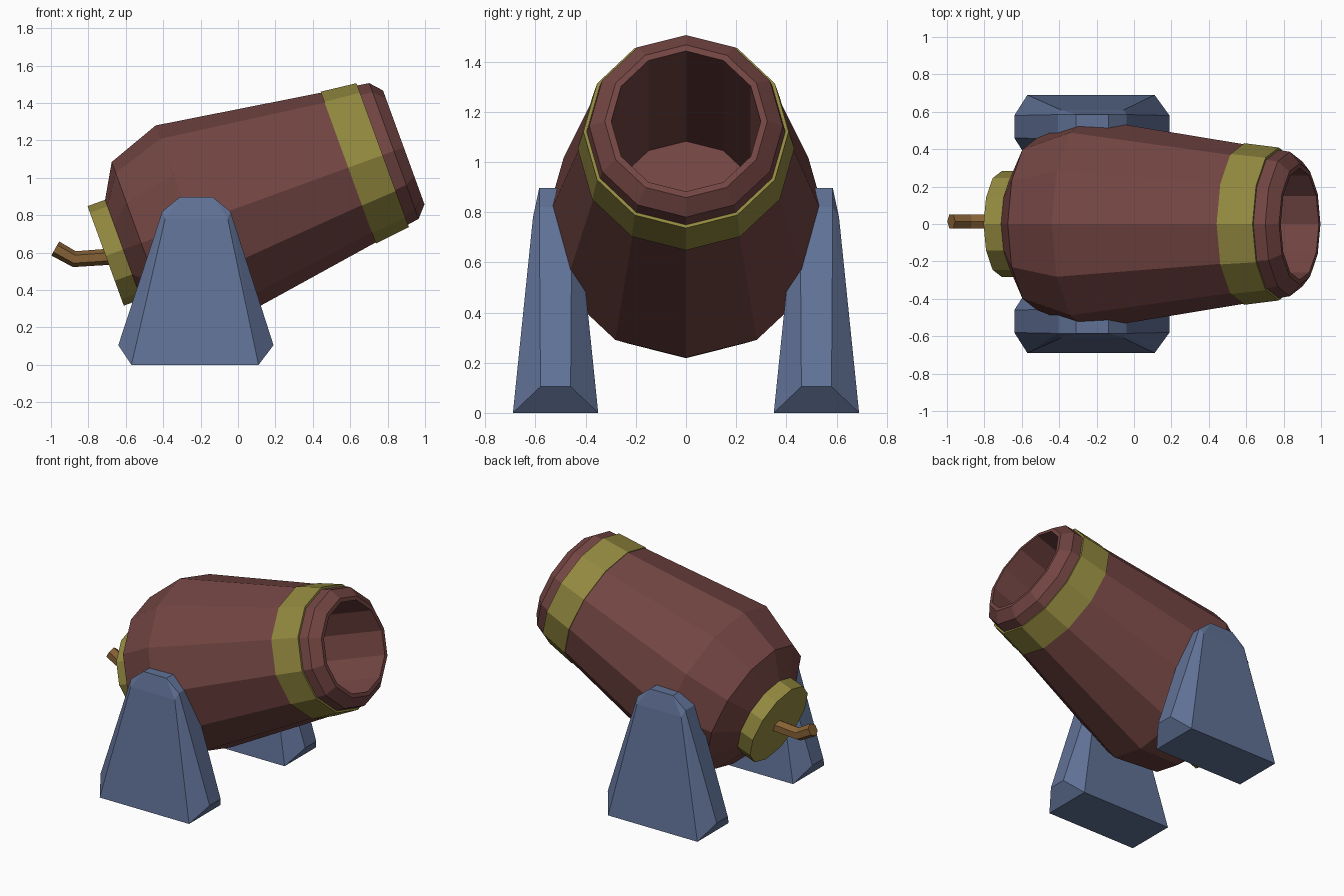
import bpy, bmesh, math
from mathutils import Vector

if "Cube" in bpy.data.objects:
    bpy.data.objects.remove(bpy.data.objects["Cube"])

TILT = math.radians(20)
AXIS = Vector((math.cos(TILT), 0, math.sin(TILT)))
UP = Vector((-math.sin(TILT), 0, math.cos(TILT)))
SIDE = Vector((0, 1, 0))
CENTRE = Vector((-0.247, 0, 0.75))   # centre of the widest barrel ring


def material(name, rgb):
    m = bpy.data.materials.new(name)
    m.diffuse_color = (*rgb, 1)
    m.use_nodes = True
    m.node_tree.nodes["Principled BSDF"].inputs["Base Color"].default_value = m.diffuse_color
    return m


RED = material("barrel_red", (0.17, 0.06, 0.055))
GOLD = material("band_gold", (0.29, 0.25, 0.05))
BLUE = material("stand_blue", (0.12, 0.17, 0.31))
ROPE = material("fuse_brown", (0.24, 0.12, 0.035))


def finish(name, bm, mat):
    bmesh.ops.recalc_face_normals(bm, faces=bm.faces)
    me = bpy.data.meshes.new(name)
    bm.to_mesh(me)
    bm.free()
    me.materials.append(mat)
    ob = bpy.data.objects.new(name, me)
    bpy.context.collection.objects.link(ob)
    return ob


def loft(name, rings, mat, closed=False):
    """Skin a list of vertex rings; cap the ends, or join last to first."""
    bm = bmesh.new()
    vs = [[bm.verts.new(p) for p in ring] for ring in rings]
    n = len(vs[0])
    pairs = list(zip(vs, vs[1:]))
    if closed:
        pairs.append((vs[-1], vs[0]))
    else:
        bm.faces.new(vs[0])
        bm.faces.new(vs[-1])
    for a, b in pairs:
        for i in range(n):
            j = (i + 1) % n
            bm.faces.new((a[i], a[j], b[j], b[i]))
    return finish(name, bm, mat)


def circle(centre, up, radius, n):
    return [centre + radius * (math.cos(a) * up + math.sin(a) * SIDE)
            for a in (2 * math.pi * i / n for i in range(n))]


def lathe(name, profile, mat, closed=False):
    rings = [circle(CENTRE + AXIS * t, UP, r, 12) for t, r in profile]
    return loft(name, rings, mat, closed)


# Barrel with chamfered muzzle and deep bore
lathe("barrel", [(-0.395, 0.275), (-0.288, 0.461), (0, 0.564), (1.15, 0.386),
                 (1.206, 0.324), (1.206, 0.298), (0.155, 0.298)], RED)

# Muzzle band and rear cap
lathe("muzzle_band", [(0.89, 0.432), (1.086, 0.409), (1.086, 0.38),
                      (0.89, 0.405)], GOLD, closed=True)
lathe("rear_cap", [(-0.49, 0.283), (-0.375, 0.283)], GOLD)

# Bent fuse
path = [Vector((x, 0.014, z)) for x, z in
        ((-0.62, 0.58), (-0.715, 0.576), (-0.875, 0.565), (-0.977, 0.622))]
rings = []
for i, p in enumerate(path):
    d = (path[min(i + 1, 3)] - path[max(i - 1, 0)]).normalized()
    rings.append(circle(p, Vector((-d.z, 0, d.x)), 0.043, 6))
loft("fuse", rings, ROPE)

# Tapered side stands: (x min, x max, z, half thickness) per level
levels = [(-0.57, 0.11, 0, 0.17), (-0.64, 0.19, 0.105, 0.06),
          (-0.39, -0.055, 0.78, 0.09), (-0.405, -0.04, 0.82, 0.065),
          (-0.31, -0.135, 0.897, 0.065)]
for name, s in (("stand_front", -1), ("stand_back", 1)):
    bm = bmesh.new()
    for x0, x1, z, h in levels:
        for x in (x0, x1):
            for y in (0.52 - h, 0.52 + h):
                bm.verts.new((x, s * y, z))
    bmesh.ops.convex_hull(bm, input=bm.verts)
    bmesh.ops.dissolve_limit(bm, angle_limit=math.radians(1),
                             verts=bm.verts, edges=bm.edges)
    finish(name, bm, BLUE)
